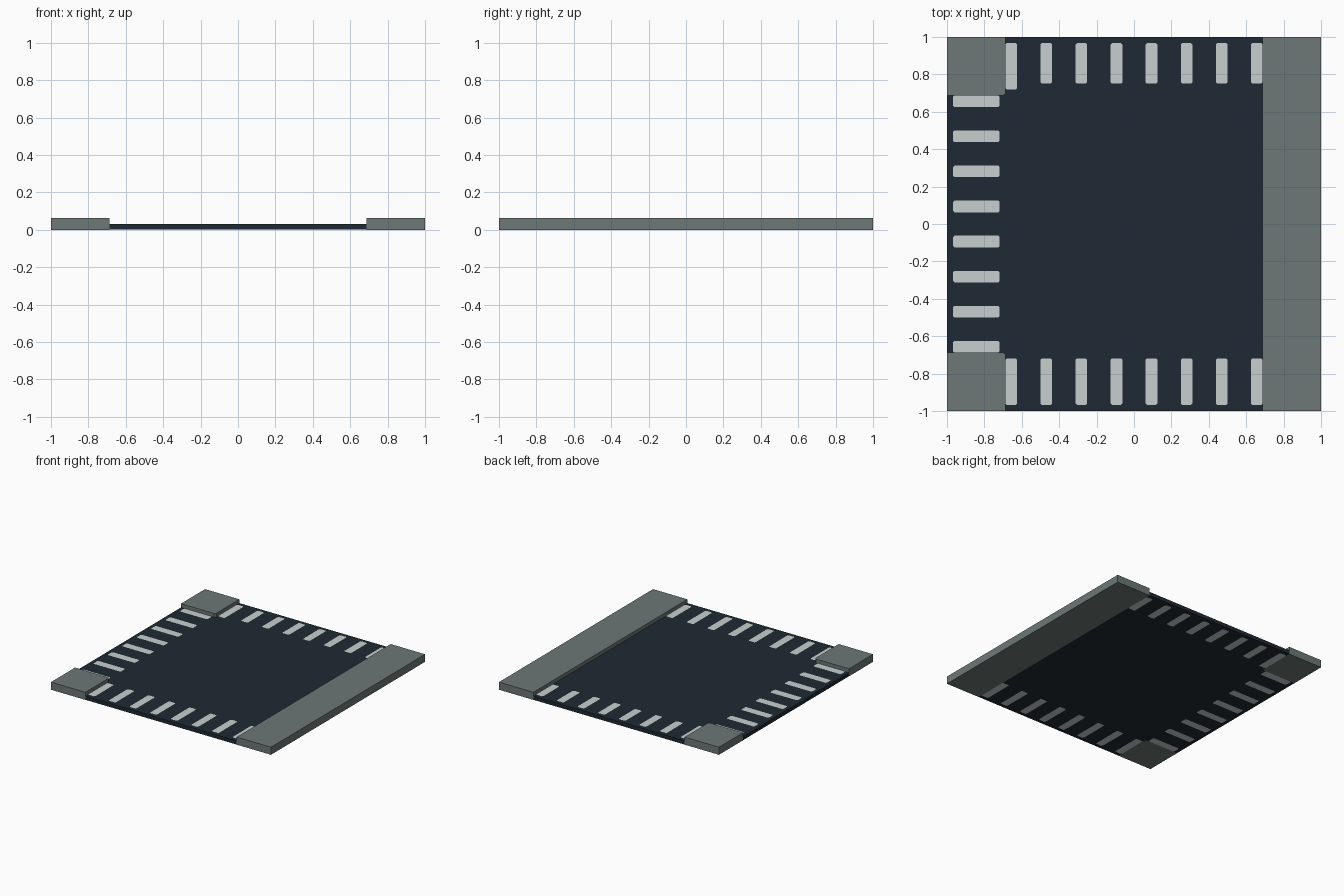
import bpy, bmesh

if "Cube" in bpy.data.objects:
    bpy.data.objects.remove(bpy.data.objects["Cube"])

ROAD_Z, WALK_Z, E, C = 0.0312, 0.0625, 0.6875, 0.012
T = 0.0008  # how far paint stands proud of the asphalt


def material(name, rgb):
    m = bpy.data.materials.new(name)
    m.diffuse_color = (*rgb, 1)
    m.use_nodes = True
    m.node_tree.nodes["Principled BSDF"].inputs["Base Color"].default_value = m.diffuse_color
    return m


ASPHALT = material("dark asphalt", (0.0135, 0.0225, 0.033))
CONCRETE = material("grey concrete", (0.153, 0.188, 0.182))
PAINT = material("pale paint", (0.57, 0.625, 0.625))


def finish(name, bm, mat):
    bmesh.ops.remove_doubles(bm, verts=bm.verts[:], dist=1e-5)
    me = bpy.data.meshes.new(name)
    bm.to_mesh(me)
    bm.free()
    me.materials.append(mat)
    ob = bpy.data.objects.new(name, me)
    bpy.context.collection.objects.link(ob)


def slab(name, pts, top, inner, base, mat):
    """Slab from a counter-clockwise outline, with top and underside.
    Walls on the tile border drop to the base, the others to the inner level."""
    bm = bmesh.new()
    bm.faces.new([bm.verts.new((x, y, top)) for x, y in pts])
    bm.faces.new([bm.verts.new((x, y, base)) for x, y in reversed(pts)])
    for (x0, y0), (x1, y1) in zip(pts, pts[1:] + pts[:1]):
        border = (abs(x0) == 1 and x0 == x1) or (abs(y0) == 1 and y0 == y1)
        low = base if border else inner
        if low < top:
            bm.faces.new([bm.verts.new(p) for p in (
                (x0, y0, top), (x0, y0, low), (x1, y1, low), (x1, y1, top))])
    finish(name, bm, mat)


# Road surface, with outlines fitting the corner kerbs
slab("road", [(-E, -1), (E, -1), (E, 1), (-E, 1), (-E, E + C), (-E - C, E),
              (-1, E), (-1, -E), (-E - C, -E), (-E, -E - C)],
     ROAD_Z, ROAD_Z, T, ASPHALT)

# Pavements: long strip on the right, square corners on the left
slab("side_pavement", [(E, -1), (1, -1), (1, 1), (E, 1)],
     WALK_Z, ROAD_Z, 0, CONCRETE)
slab("front_corner_pavement",
     [(-1, -1), (-E, -1), (-E, -E - C), (-E - C, -E), (-1, -E)],
     WALK_Z, ROAD_Z, 0, CONCRETE)
slab("back_corner_pavement",
     [(-1, E), (-E - C, E), (-E, E + C), (-E, 1), (-1, 1)],
     WALK_Z, ROAD_Z, 0, CONCRETE)


def stripe(bm, x0, x1, y0, y1):
    """Clipped-corner paint patch, on the road top and again on its underside."""
    c = 0.008
    pts = [(x0 + c, y0), (x1 - c, y0), (x1, y0 + c), (x1, y1 - c),
           (x1 - c, y1), (x0 + c, y1), (x0, y1 - c), (x0, y0 + c)]
    bm.faces.new([bm.verts.new((x, y, ROAD_Z + T)) for x, y in pts])
    bm.faces.new([bm.verts.new((x, y, 0)) for x, y in reversed(pts)])


# Crossing stripes along front, back and left
crossings = {side: bmesh.new() for side in ("front", "back", "left")}
for i in range(8):
    p = (i - 3.5) * 0.1875
    a, b = p - 0.0312, p + 0.0312
    stripe(crossings["front"], a, b, -0.968, -0.718)
    stripe(crossings["back"], a, b, 0.718 if i == 0 else 0.75, 0.968)
    stripe(crossings["left"], -0.968, -0.718, a, b)
for side, bm in crossings.items():
    finish(side + "_crossing", bm, PAINT)
